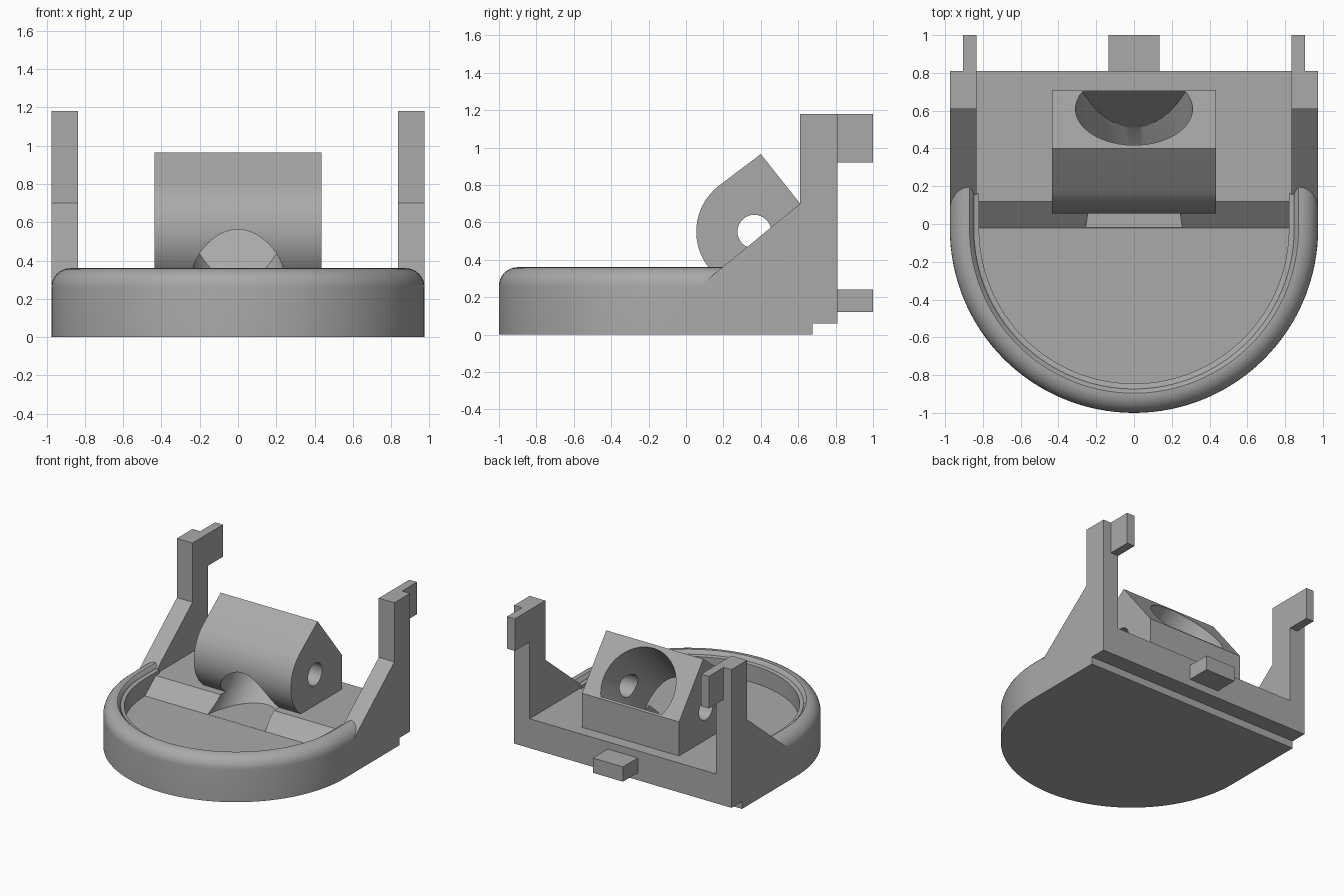
import bpy, bmesh
from math import sin, cos, pi, radians, atan2
from mathutils import Matrix

cube = bpy.data.objects.get("Cube")
if cube:
    bpy.data.objects.remove(cube)

grey = bpy.data.materials.new("plain grey")
grey.use_nodes = True
grey.diffuse_color = (0.4, 0.4, 0.4, 1)
grey.node_tree.nodes["Principled BSDF"].inputs["Base Color"].default_value = (0.4, 0.4, 0.4, 1)


def make(name, rings):
    """Solid skinned through equal-length rings of points, capped at both ends."""
    bm = bmesh.new()
    loops = [[bm.verts.new(p) for p in ring] for ring in rings]
    n = len(loops[0])
    for a, b in zip(loops, loops[1:]):
        for i in range(n):
            j = (i + 1) % n
            bm.faces.new((a[i], a[j], b[j], b[i]))
    bm.faces.new(loops[0])
    bm.faces.new(loops[-1])
    bmesh.ops.recalc_face_normals(bm, faces=bm.faces)
    mesh = bpy.data.meshes.new(name)
    bm.to_mesh(mesh)
    bm.free()
    mesh.materials.append(grey)
    obj = bpy.data.objects.new(name, mesh)
    bpy.context.collection.objects.link(obj)
    return obj


def prism(name, profile, x0, x1):
    """Side profile in (y, z) extruded along x."""
    return make(name, [[(x, y, z) for y, z in profile] for x in (x0, x1)])


def box(name, x0, x1, y0, y1, z0, z1):
    return prism(name, [(y0, z0), (y1, z0), (y1, z1), (y0, z1)], x0, x1)


def u_stack(name, levels, back):
    """Horseshoe outlines of (radius, height) stacked upward."""
    rings = []
    for r, z in levels:
        arc = [(r * cos(pi + pi * i / 64), -0.025 + r * sin(pi + pi * i / 64), z) for i in range(65)]
        rings.append(arc + [(r, back, z), (-r, back, z)])
    return make(name, rings)


def combine(obj, tool, operation, keep=False):
    mod = obj.modifiers.new(operation.lower(), "BOOLEAN")
    mod.operation, mod.solver, mod.object = operation, "EXACT", tool
    bpy.context.view_layer.objects.active = obj
    bpy.ops.object.modifier_apply(modifier=mod.name)
    if not keep:
        bpy.data.objects.remove(tool)


# Horseshoe base with rounded rim, hollowed to the dish floor
fillet = [(0.875 + 0.1 * cos(t), 0.26 + 0.1 * sin(t)) for t in [pi / 2 * i / 8 for i in range(9)]]
frame = u_stack("frame", [(0.975, 0)] + fillet, 0.81)
hollow = u_stack("dish_hollow", [(0.82, 0.185), (0.82, 0.325), (0.848, 0.33),
                                 (0.855, 0.345), (0.872, 0.361), (0.872, 0.5)], 0.95)
combine(frame, hollow, "DIFFERENCE")
combine(frame, box("rim_trim", -0.835, 0.835, 0.165, 1, 0.298, 0.6), "DIFFERENCE")

# Rear platform with sloping front edge
platform = [(-0.02, 0.185), (0.118, 0.298), (0.81, 0.298), (0.81, 0.1), (-0.02, 0.1)]
combine(frame, prism("platform", platform, -0.9, 0.9), "UNION")

# Side arms rising along the slope into upright posts
arm = [(-0.02, 0.184), (0.61, 0.7), (0.61, 1.18), (0.81, 1.18), (0.81, 0.03), (-0.02, 0.03)]
for s in (-1, 1):
    combine(frame, prism("arm", arm, s * 0.835, s * 0.975), "UNION")

# Step under the rear edge
combine(frame, box("rear_step", -1.2, 1.2, 0.675, 1, -0.1, 0.06), "DIFFERENCE")

# Tabs on the back
for side, s in (("left", 1), ("right", -1)):
    box(side + "_hook_tab", s * 0.835, s * 0.905, 0.81, 1, 0.92, 1.18)
box("centre_tab", -0.135, 0.135, 0.81, 1, 0.12, 0.24)

# Pivot block with rounded front
cy, cz = 0.365, 0.55
round_front = [(cy + 0.31 * cos(a), cz + 0.31 * sin(a))
               for a in [radians(128 + 110 * i / 32) for i in range(33)]]
block = prism("pivot_block", round_front + [(0.71, 0.287), (0.71, 0.574), (0.4, 0.965)], -0.435, 0.435)

# Waisted bore running parallel to the slope, limited by a flat floor and steep back
tilt = Matrix.Translation((0, 0.61, 0.7)) @ Matrix.Rotation(atan2(0.516, 0.63), 4, "X")
stations = [(-0.95, 0.28), (-0.814, 0.257), (-0.7, 0.24), (-0.6, 0.24),
            (-0.5, 0.246), (-0.3, 0.265), (0, 0.31), (0.05, 0.31)]
bore = make("bore_cutter", [[tilt @ Matrix.Translation((r * cos(2 * pi * i / 64), s, r * sin(2 * pi * i / 64)))
                             @ Matrix.Identity(4).to_translation() for i in range(64)] for s, r in stations])
limit = prism("bore_limit", [(-0.6, 0.186), (0.45, 0.186), (0.7, 0.585), (0.9, 0.9), (0.6, 1.4), (-0.6, 1.4)], -0.6, 0.6)
combine(bore, limit, "INTERSECT")
combine(frame, bore, "DIFFERENCE", keep=True)
combine(block, bore, "DIFFERENCE")

# Axle hole through the block
axle = prism("axle_cutter", [(0.365 + 0.09 * cos(2 * pi * i / 32), 0.55 + 0.09 * sin(2 * pi * i / 32))
                             for i in range(32)], -0.6, 0.6)
combine(block, axle, "DIFFERENCE")

# Smooth curved surfaces, keep edges crisp
for obj in (frame, block):
    bpy.ops.object.select_all(action="DESELECT")
    obj.select_set(True)
    bpy.context.view_layer.objects.active = obj
    bpy.ops.object.shade_smooth_by_angle(angle=radians(25))
